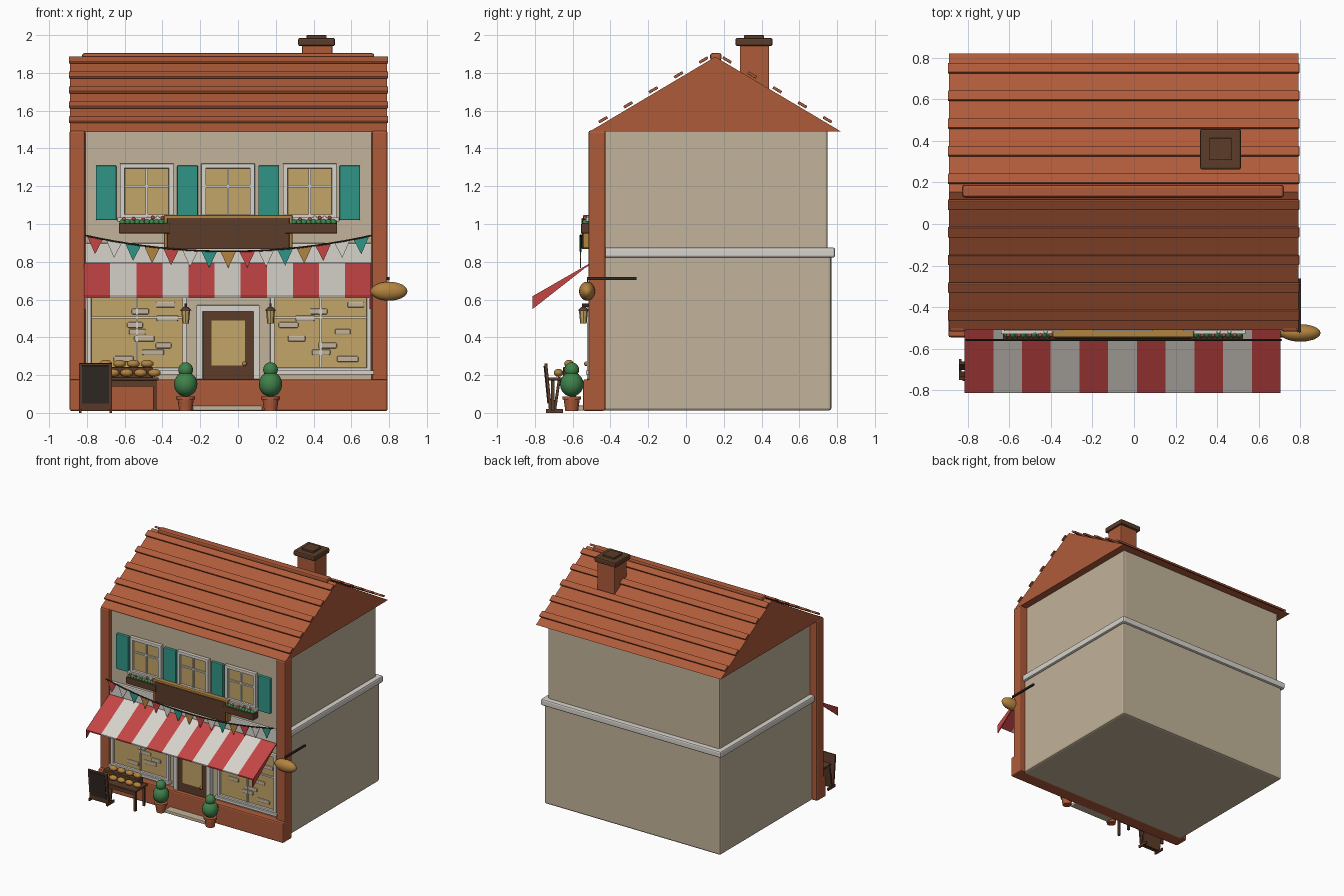
import bpy, bmesh, math, random
from mathutils import Matrix, Vector

if "Cube" in bpy.data.objects:
    bpy.data.objects.remove(bpy.data.objects["Cube"])
random.seed(4)


def material(name, *rgb):
    m = bpy.data.materials.new(name)
    m.use_nodes = True
    m.diffuse_color = (*rgb, 1)
    bsdf = next(n for n in m.node_tree.nodes if n.type == 'BSDF_PRINCIPLED')
    bsdf.inputs["Base Color"].default_value = (*rgb, 1)
    return m


TERRA = material("terracotta", .43, .105, .042)
WALL = material("beige plaster", .54, .45, .32)
TRIM = material("off white", .68, .65, .6)
RED = material("awning red", .56, .06, .06)
TEAL = material("shutter teal", .03, .3, .24)
PANE = material("warm glass", .55, .38, .14)
GOLD = material("golden crust", .45, .23, .05)
BROWN = material("dark wood", .105, .045, .022)
GREEN = material("leaf green", .05, .22, .07)
DARK = material("iron", .03, .022, .018)


def finish(name, bm, mat, bevel=0, smooth=False):
    bmesh.ops.recalc_face_normals(bm, faces=bm.faces)
    me = bpy.data.meshes.new(name)
    bm.to_mesh(me)
    bm.free()
    me.materials.append(mat)
    ob = bpy.data.objects.new(name, me)
    bpy.context.collection.objects.link(ob)
    if bevel:
        b = ob.modifiers.new("soft edges", 'BEVEL')
        b.width, b.segments = bevel, 2
    if smooth:
        me.shade_smooth()
    return ob


def box(name, x, y, z, mat, bevel=0, tilt=0):
    """Box from (low, high) ranges, optionally tilted about the x axis."""
    bm = bmesh.new()
    size = [r[1] - r[0] for r in (x, y, z)]
    bmesh.ops.create_cube(bm, size=1, matrix=Matrix.Diagonal((*size, 1)))
    ob = finish(name, bm, mat, bevel)
    ob.location = [sum(r) / 2 for r in (x, y, z)]
    ob.rotation_euler.x = tilt
    return ob


def ball(name, center, radii, mat, detail=16):
    bm = bmesh.new()
    bmesh.ops.create_uvsphere(bm, u_segments=detail, v_segments=detail // 2 + 2, radius=1,
                              matrix=Matrix.Translation(center) @ Matrix.Diagonal((*radii, 1)))
    return finish(name, bm, mat, smooth=True)


def cone(name, center, r1, r2, depth, mat, sides=16):
    bm = bmesh.new()
    bmesh.ops.create_cone(bm, cap_ends=True, segments=sides, radius1=r1, radius2=r2,
                          depth=depth, matrix=Matrix.Translation(center))
    return finish(name, bm, mat)


def sheet(name, points, mat, extrude=(0, 0, 0)):
    """Flat polygon pushed along a direction."""
    bm = bmesh.new()
    f = bm.faces.new([bm.verts.new(p) for p in points])
    new = bmesh.ops.extrude_face_region(bm, geom=[f], use_keep_orig=True)["geom"]
    bmesh.ops.translate(bm, vec=extrude, verts=[v for v in new if isinstance(v, bmesh.types.BMVert)])
    return finish(name, bm, mat)


def frame(name, x, z, w, y, mat, bottom=True):
    """Rectangular rim on the facade."""
    for side, a in (("left", x[1] - w), ("right", x[0])):
        box(f"{name}_{side}", (a, a + w), y, z, mat, .004)
    box(name + "_top", x, y, (z[1] - w, z[1]), mat, .004)
    if bottom:
        box(name + "_bottom", x, y, (z[0], z[0] + w), mat, .004)


def window(name, x, z, w, bar_z):
    mid = sum(x) / 2
    box(name + "_glass", x, (-.497, -.48), z, PANE)
    frame(name + "_frame", x, z, w, (-.515, -.48), TRIM)
    box(name + "_upright", (mid - .006, mid + .006), (-.508, -.49), z, TRIM)
    box(name + "_crossbar", x, (-.508, -.49), (bar_z - .006, bar_z + .006), TRIM)
    box(name + "_sill", (x[0] - .015, x[1] + .015), (-.53, -.48), (z[0] - .012, z[0] + .01), TRIM, .004)


# Walls, corner piers and plinth
box("ground_floor", (-.85, .75), (-.49, .77), (.012, .85), WALL, .015)
box("upper_floor", (-.83, .73), (-.487, .75), (.84, 1.5), WALL, .012)
box("floor_band", (-.87, .77), (-.505, .79), (.822, .876), TRIM, .012)
box("front_fascia", (-.81, .71), (-.508, -.47), (.79, .9), TRIM, .008)
for side, x in (("right", -.892), ("left", .708)):
    box(side + "_pier", (x, x + .084), (-.517, -.425), (.012, 1.495), TERRA, .012)
box("plinth", (-.892, .792), (-.545, -.43), (.01, .177), TERRA, .01)
box("door_step", (-.24, .13), (-.61, -.53), (.012, .038), WALL, .006)

# Roof, tile courses and ridge
EAVE, RIDGE, BASE, APEX = -.51, .155, 1.49, 1.885
sheet("roof", [(-.89, EAVE, BASE), (-.89, 2 * RIDGE - EAVE, BASE), (-.89, RIDGE, APEX)],
      TERRA, (1.68, 0, 0))
slope = math.atan2(APEX - BASE, RIDGE - EAVE)
for s, side in ((1, "front"), (-1, "back")):
    for i in range(5):
        d = .062 + .133 * i
        z = APEX - d * math.tan(slope) + .02
        y = RIDGE - s * d
        box(f"{side}_tile_course_{i}", (-.895, .795), (y - .026, y + .026),
            (z - .0075, z + .0075), TERRA, .003, s * slope)
box("ridge_cap", (-.825, .72), (.128, .188), (1.865, 1.905), TERRA, .012)
box("chimney", (.34, .5), (.285, .44), (1.6, 1.95), TERRA, .005)
box("chimney_cap", (.318, .514), (.262, .458), (1.942, 1.985), BROWN, .01)
box("chimney_top", (.363, .469), (.307, .413), (1.98, 2), BROWN, .004)

# Upper windows and shutters
for i, c in enumerate((-.483, -.053, .38)):
    window(f"upper_window_{i}", (c - .142, c + .142), (1.025, 1.32), .026, 1.2)
for i, c in enumerate((-.698, -.267, .163, .592)):
    box(f"shutter_{i}", (c - .055, c + .055), (-.51, -.48), (1.02, 1.31), TEAL, .006)

# Flower boxes
for side, x0, x1 in (("right", -.63, -.36), ("left", .25, .525)):
    box(side + "_flower_box", (x0, x1), (-.555, -.49), (.95, 1.003), BROWN, .004)
    for i in range(10):
        x = x0 + .02 + i * (x1 - x0 - .04) / 9
        ball(f"{side}_leaves_{i}", (x, -.527, 1.008), (.019, .022, .018), GREEN, 8)
        ball(f"{side}_blossom_{i}", (x + .006, -.535 + .016 * (i % 2), random.uniform(1.022, 1.035)),
             (.01,) * 3, (RED, TRIM)[i % 2], 8)

# Shop windows with loose stone blocks
for side, x in (("right", (-.8, -.27)), ("left", (.17, .705))):
    window(side + "_shop_window", x, (.215, .7), .024, .505)
    for i in range(9):
        cx = random.uniform(x[0] + .08, x[1] - .08)
        z = .27 + .036 * i
        w = random.uniform(.04, .06)
        box(f"{side}_stone_{i}", (cx - w, cx + w), (-.506, -.485), (z, z + .03), WALL, .006)

# Door
frame("door_frame", (-.22, .115), (.177, .57), .034, (-.525, -.48), TRIM, False)
box("door", (-.186, .081), (-.515, -.48), (.177, .54), BROWN)
box("door_glass", (-.14, .038), (-.519, -.51), (.25, .488), PANE)
ball("door_knob", (.035, -.528, .26), (.012,) * 3, GOLD, 8)

# Sign board
box("sign_rim", (-.392, .288), (-.545, -.5), (.872, 1.048), GOLD, .006)
box("sign_panel", (-.375, .272), (-.552, -.51), (.867, 1.032), BROWN, .003)

# Striped awning with triangular end flaps
step = 1.52 / 11
for i in range(11):
    x = -.815 + i * step
    sheet(f"awning_stripe_{i}", [(x, -.5, .797), (x + step, -.5, .797),
          (x + step, -.812, .618), (x, -.812, .618)], (RED, TRIM)[i % 2], (0, 0, -.01))
for side, x in (("right", -.815), ("left", .697)):
    sheet(side + "_awning_flap", [(x, -.505, .79), (x, -.812, .615), (x, -.812, .55)],
          RED, (.008, 0, 0))


# Bunting on a sagging cord
def sag(x):
    return .855 + .085 * ((x + .05) / .76) ** 2


cord = bpy.data.curves.new("bunting_cord", 'CURVE')
cord.dimensions, cord.bevel_depth, cord.bevel_resolution = '3D', .005, 1
line = cord.splines.new('POLY')
line.points.add(20)
for i, p in enumerate(line.points):
    x = -.81 + i * .076
    p.co = (x, -.558, sag(x), 1)
cord.materials.append(DARK)
bpy.context.collection.objects.link(bpy.data.objects.new("bunting_cord", cord))
for i in range(15):
    x = -.757 + i * .1007
    sheet(f"bunting_flag_{i}", [(x - .042, -.56, sag(x - .042)), (x + .042, -.56, sag(x + .042)),
          (x, -.56, sag(x) - .088)], (RED, TRIM, TEAL, GOLD)[i % 4], (0, .004, 0))

# Lanterns and topiary pots on both sides of the door
for side, x in (("right", -.277), ("left", .172)):
    cone(side + "_lantern_glass", (x, -.543, .508), .017, .024, .07, PANE, 8)
    cone(side + "_lantern_cap", (x, -.543, .552), .03, .012, .018, BROWN, 8)
    box(side + "_lantern_hook", (x - .006, x + .006), (-.55, -.5), (.56, .58), DARK)
    cone(side + "_pot", (x, -.605, .046), .034, .044, .07, TERRA)
    cone(side + "_pot_rim", (x, -.605, .08), .05, .05, .016, TERRA)
    ball(side + "_bush", (x, -.605, .152), (.062, .062, .066), GREEN)
    ball(side + "_bush_top", (x, -.605, .228), (.039, .039, .04), GREEN)

# Bread table
box("table_top", (-.81, -.42), (-.73, -.57), (.172, .187), BROWN, .003)
box("table_rail", (-.79, -.44), (-.715, -.7), (.14, .172), BROWN)
for x in (-.79, -.45):
    for y in (-.715, -.6):
        box("table_leg", (x, x + .018), (y, y + .018), (.01, .175), BROWN)
for row, (y, z, n) in enumerate(((-.675, .212, 5), (-.62, .26, 4))):
    for i in range(n):
        ball(f"loaf_{row}_{i}", (-.735 + .035 * row + .073 * i, y, z), (.034, .025, .021), GOLD)
box("bread_shelf", (-.77, -.45), (-.65, -.59), (.187, .242), BROWN, .003)

# Standing menu board
box("menu_board", (-.842, -.667), (-.738, -.722), (.01, .263), BROWN, .003, .1)
box("menu_slate", (-.825, -.684), (-.744, -.736), (.05, .25), DARK, 0, .1)
box("menu_back", (-.842, -.667), (-.69, -.675), (.01, .19), BROWN, .003, -.15)
for x in (-.842, -.68):
    box("menu_foot", (x, x + .013), (-.74, -.65), (.0, .02), BROWN)

# Hanging loaf on a bracket
box("bracket_rod", (.787, .803), (-.52, -.262), (.703, .719), DARK, .003)
box("bracket_hanger", (.793, .798), (-.525, -.518), (.66, .719), DARK)
ball("hanging_loaf", (.8, -.524, .644), (.097, .042, .05), GOLD, 24)
